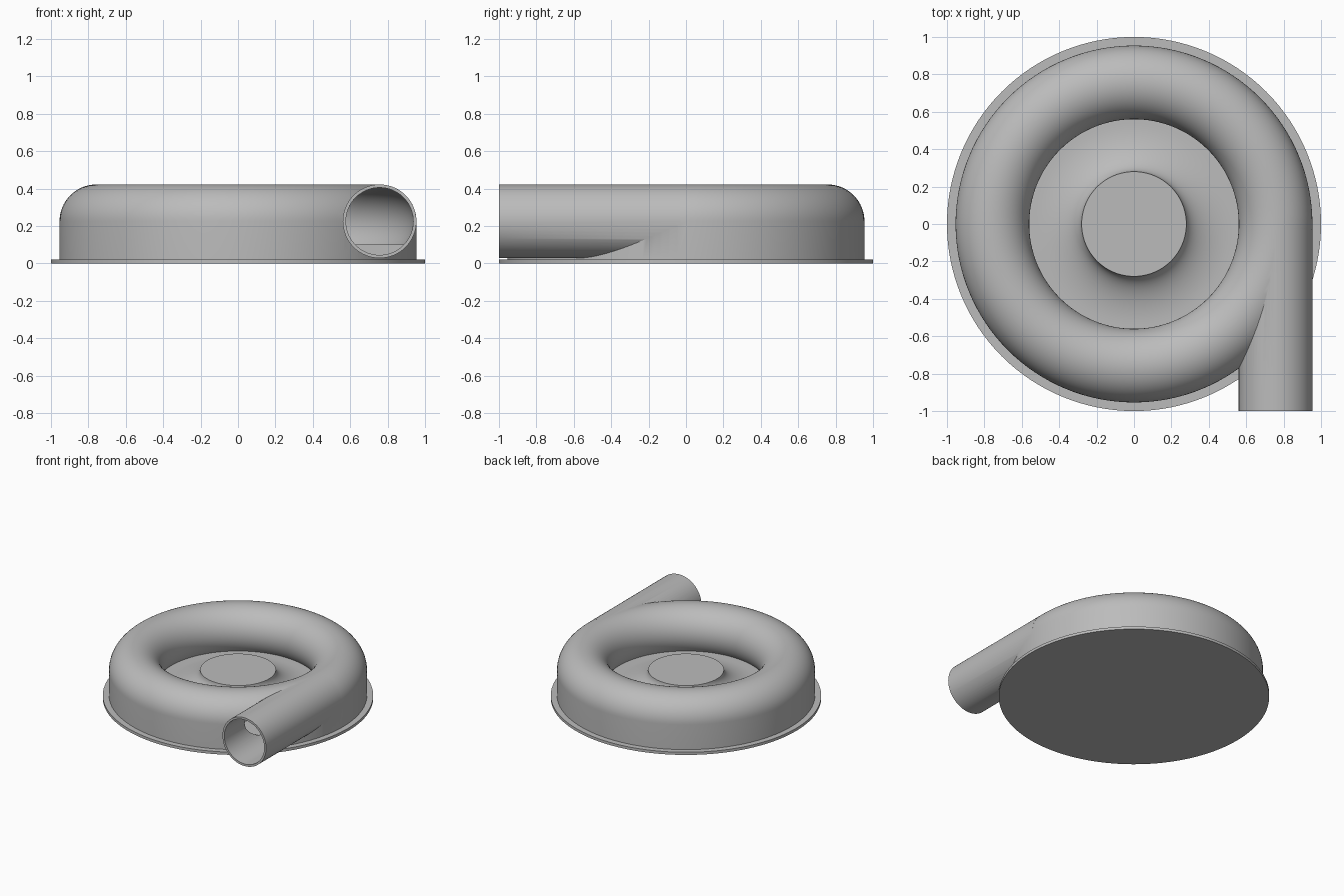
import bpy, bmesh
from math import pi, sin, cos, asin, sqrt, radians
from mathutils import Matrix

cube = bpy.data.objects.get("Cube")
if cube:
    bpy.data.objects.remove(cube, do_unlink=True)

RING, MID = 0.757, 0.225        # centre of the round duct section
OUTER, INNER = 0.197, 0.18      # duct outside and bore radius
FLOOR, HUB_TOP, HUB_R, FLARE_R = 0.1, 0.23, 0.28, 0.54

grey = bpy.data.materials.new("casing grey")
grey.use_nodes = True
colour = (0.5, 0.5, 0.5, 1)
grey.diffuse_color = colour
grey.node_tree.nodes["Principled BSDF"].inputs["Base Color"].default_value = colour


def finish(name, bm):
    bmesh.ops.recalc_face_normals(bm, faces=bm.faces)
    mesh = bpy.data.meshes.new(name)
    bm.to_mesh(mesh)
    bm.free()
    mesh.materials.append(grey)
    obj = bpy.data.objects.new(name, mesh)
    bpy.context.collection.objects.link(obj)
    return obj


def revolve(name, profile, closed=False, steps=128):
    bm = bmesh.new()
    verts = [bm.verts.new((r, 0, z)) for r, z in profile]
    edges = [bm.edges.new(pair) for pair in zip(verts, verts[1:])]
    if closed:
        edges.append(bm.edges.new((verts[-1], verts[0])))
    bmesh.ops.spin(bm, geom=verts + edges, cent=(0, 0, 0), axis=(0, 0, 1),
                   angle=2 * pi, steps=steps, use_duplicate=False)
    bmesh.ops.remove_doubles(bm, verts=bm.verts, dist=0.0001)
    return finish(name, bm)


def pipe(name, radius, y0, y1):
    bm = bmesh.new()
    place = Matrix.Translation((RING, (y0 + y1) / 2, MID)) @ Matrix.Rotation(pi / 2, 4, 'X')
    bmesh.ops.create_cone(bm, cap_ends=True, segments=64, radius1=radius,
                          radius2=radius, depth=y1 - y0, matrix=place)
    return finish(name, bm)


def arc(radius, start, end, n):
    angles = [start + (end - start) * i / n for i in range(n + 1)]
    return [(RING + radius * cos(a), MID + radius * sin(a)) for a in angles]


def combine(target, tool, operation):
    mod = target.modifiers.new(tool.name, 'BOOLEAN')
    mod.object, mod.operation, mod.solver = tool, operation, 'EXACT'
    bpy.context.view_layer.objects.active = target
    bpy.ops.object.modifier_apply(modifier=mod.name)
    bpy.data.objects.remove(tool, do_unlink=True)


def smooth(obj):
    bpy.ops.object.select_all(action='DESELECT')
    obj.select_set(True)
    bpy.context.view_layer.objects.active = obj
    bpy.ops.object.shade_smooth_by_angle(angle=radians(30))


# Mounting plate
base = revolve("base_plate", [(0, 0), (1, 0), (1, 0.022), (0, 0.022)])

# Casing: straight skirt, round ring, sunken floor and flared hub
dip = asin((MID - FLOOR) / OUTER)
flare = [(FLARE_R - (FLARE_R - HUB_R) * sin(a), HUB_TOP - (HUB_TOP - FLOOR) * cos(a))
         for a in (pi / 2 * i / 16 for i in range(17))]
profile = [(0, 0.02), (RING + OUTER, 0.02)] + arc(OUTER, 0, pi + dip, 40) + flare + [(0, HUB_TOP)]
casing = revolve("volute_casing", profile)

# Outlet pipe, its bore, and the hollow ring duct
combine(casing, pipe("outlet_pipe", OUTER, -1, -0.03), 'UNION')
combine(casing, pipe("outlet_bore", INNER, -1.1, -0.01), 'DIFFERENCE')
dip = asin((MID - FLOOR) / INNER)
combine(casing, revolve("ring_duct", arc(INNER, -dip, pi + dip, 40), closed=True), 'DIFFERENCE')

for part in (base, casing):
    smooth(part)
